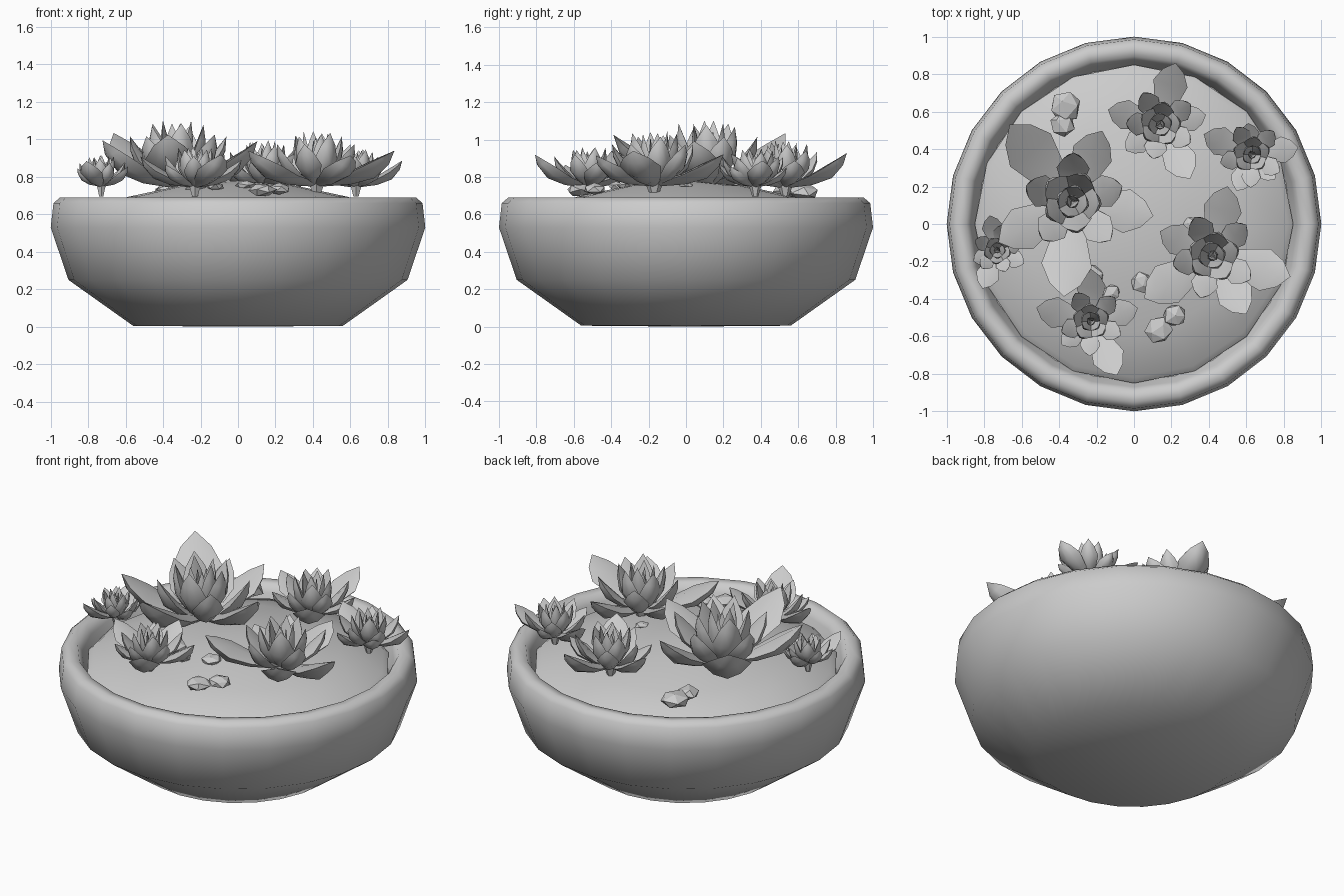
import bpy, bmesh, random
from math import radians, cos, sin, pi
from mathutils import Vector, Matrix

if "Cube" in bpy.data.objects:
    bpy.data.objects.remove(bpy.data.objects["Cube"])

random.seed(4)


def finish(name, bm, smooth=None):
    bmesh.ops.recalc_face_normals(bm, faces=bm.faces)
    me = bpy.data.meshes.new(name)
    bm.to_mesh(me)
    bm.free()
    ob = bpy.data.objects.new(name, me)
    bpy.context.collection.objects.link(ob)
    if smooth:
        bpy.ops.object.select_all(action='DESELECT')
        ob.select_set(True)
        bpy.context.view_layer.objects.active = ob
        bpy.ops.object.shade_smooth_by_angle(angle=radians(smooth))
    return ob


def skin(bm, rings):
    """Bridge successive closed vertex loops."""
    for a, b in zip(rings, rings[1:]):
        n = len(a)
        for i in range(n):
            bm.faces.new((a[i], a[(i + 1) % n], b[(i + 1) % n], b[i]))


def lathe(name, profile, sides, smooth):
    bm = bmesh.new()
    rings = [[bm.verts.new((r * cos(2 * pi * i / sides), r * sin(2 * pi * i / sides), z))
              for i in range(sides)] for r, z in profile]
    skin(bm, rings)
    bmesh.ops.remove_doubles(bm, verts=bm.verts, dist=1e-4)
    return finish(name, bm, smooth)


# Bowl and mounded soil
lathe("bowl", [(0, 0), (0.56, 0.005), (0.905, 0.25), (1.0, 0.53), (0.985, 0.66), (0.95, 0.69),
               (0.895, 0.685), (0.87, 0.64), (0.84, 0.56), (0, 0.5)], 24, 60)
lathe("soil", [(0.85, 0.6), (0.82, 0.625), (0.58, 0.695), (0.3, 0.755), (0, 0.78)], 16, 40)

# Leaf cross-section (keeled underside) and widths along its length
SECTION = [(-1, 0.12), (0, 0.3), (1, 0.12), (0.55, -0.3), (0, -0.5), (-0.55, -0.3)]
WIDTHS = [(0, 0.3), (0.3, 0.72), (0.58, 1), (0.82, 0.62)]


def leaf(bm, centre, angle, reach, height, half_width, start):
    """Plump pointed leaf following an upward curve."""
    out = Vector((cos(angle), sin(angle), 0))
    side = Vector((-sin(angle), cos(angle), 0))
    up = Vector((0, 0, 1))
    p0 = centre + out * start
    p2 = centre + out * reach + up * height
    p1 = centre + out * (reach * 0.65 + start * 0.9) + up * height * 0.25
    rings = []
    for t, w in WIDTHS:
        p = p0 * (1 - t) ** 2 + p1 * 2 * t * (1 - t) + p2 * t * t
        tangent = ((p1 - p0) * (1 - t) + (p2 - p1) * t).normalized()
        normal = tangent.cross(side).normalized()
        rings.append([bm.verts.new(p + (side * u + normal * v) * half_width * w)
                      for u, v in SECTION])
    skin(bm, rings)
    bm.faces.new(rings[0])
    tip = bm.verts.new(p2)
    for i in range(6):
        bm.faces.new((rings[-1][i], rings[-1][(i + 1) % 6], tip))


def rosette(name, x, y, z, top, tip_rise, outer):
    """Outer leaves given as (angle, reach); inner whorls derived from the height."""
    bm = bmesh.new()
    c = Vector((x, y, z))
    for a, r in outer:
        leaf(bm, c, radians(a), r, tip_rise * r + 0.02, 0.245 * r + 0.01, top * 0.08)
    a0 = radians(outer[0][0])
    whorls = [(5, 36, 0.82, 0.78, 0.26), (5, 5, 0.46, 0.95, 0.26),
              (4, 30, 0.24, 0.99, 0.18), (3, 60, 0.08, 0.88, 0.1)]
    for n, offset, reach, rise, width in whorls:
        for i in range(n):
            leaf(bm, c, a0 + radians(offset) + 2 * pi * i / n + random.uniform(-0.12, 0.12),
                 reach * top * random.uniform(0.92, 1.08), rise * top * random.uniform(0.94, 1.02),
                 width * top, top * 0.1 * reach)
    # Short stem tapering into the soil
    bmesh.ops.create_cone(bm, cap_ends=True, segments=6, radius1=top * 0.08, radius2=top * 0.2,
                          depth=0.08, matrix=Matrix.Translation(c - Vector((0, 0, 0.02))))
    finish(name, bm, 40)


# Six succulents
rosette("large_succulent", -0.33, 0.12, 0.76, 0.34, 0.48,
        [(129, 0.53), (67, 0.41), (-10, 0.44), (-95, 0.51), (209, 0.45)])
rosette("medium_succulent", 0.42, -0.17, 0.765, 0.28, 0.36,
        [(78, 0.38), (-15, 0.43), (-60, 0.36), (212, 0.43), (155, 0.31)])
rosette("back_succulent", 0.14, 0.53, 0.755, 0.24, 0.45,
        [(76, 0.34), (12, 0.25), (-61, 0.33), (217, 0.23), (164, 0.29)])
rosette("right_succulent", 0.63, 0.37, 0.755, 0.2, 0.45,
        [(9, 0.25), (157, 0.28), (247, 0.21), (-47, 0.18), (97, 0.17)])
rosette("front_succulent", -0.23, -0.52, 0.755, 0.21, 0.45,
        [(16, 0.26), (-64, 0.32), (219, 0.2), (166, 0.3), (90, 0.28)])
rosette("left_succulent", -0.73, -0.14, 0.755, 0.16, 0.5,
        [(-27, 0.16), (249, 0.22), (205, 0.14), (102, 0.19), (40, 0.14)])

# Scattered pebbles
for i, (x, y, z, r) in enumerate([(0.13, -0.57, 0.73, 0.075), (0.22, -0.49, 0.735, 0.065),
                                  (-0.37, 0.63, 0.72, 0.09), (-0.38, 0.53, 0.725, 0.075),
                                  (0.04, -0.31, 0.755, 0.06), (-0.22, -0.28, 0.75, 0.07),
                                  (-0.12, -0.37, 0.75, 0.05), (0.3, 0.0, 0.755, 0.04)]):
    bm = bmesh.new()
    bmesh.ops.create_icosphere(bm, subdivisions=1, radius=r)
    turn = Matrix.Rotation(random.uniform(0, 6), 3, 'Z') @ Matrix.Rotation(random.uniform(0, 1), 3, 'X')
    for v in bm.verts:
        v.co = turn @ v.co * random.uniform(0.88, 1.08)
        v.co.z *= 0.5
        v.co += Vector((x, y, z))
    finish(f"pebble_{i + 1}", bm)
